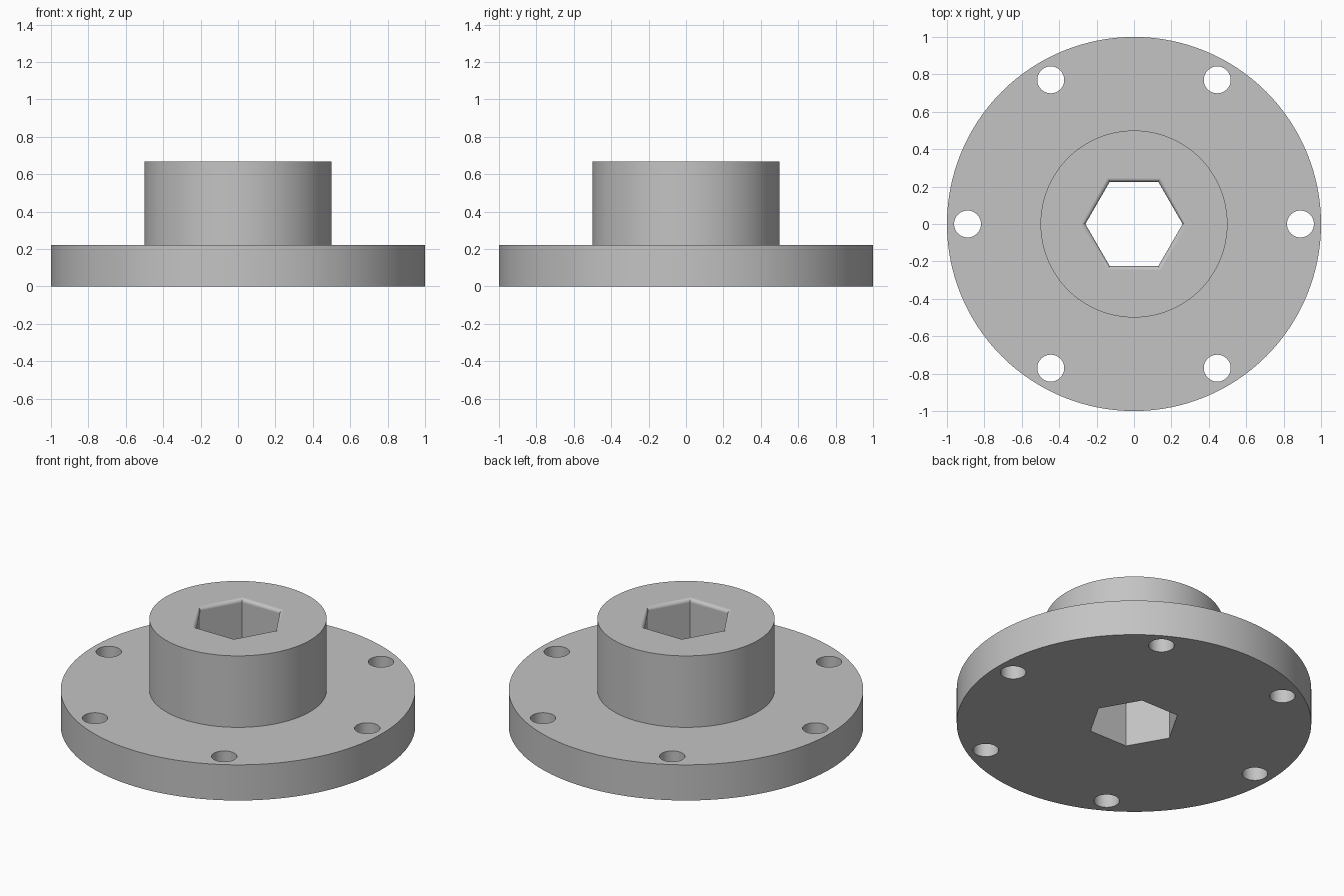
import bpy
import bmesh
from math import cos, sin, pi, radians

if "Cube" in bpy.data.objects:
    bpy.data.objects.remove(bpy.data.objects["Cube"], do_unlink=True)

FLANGE_TOP, HUB_TOP = 0.222, 0.667
FLANGE_RADIUS, HUB_RADIUS = 1.0, 0.5
HEX_RADIUS, FILLET = 0.26, 0.022
BOLT_CIRCLE, BOLT_RADIUS = 0.89, 0.072


def loft(bm, profile, sides, x=0.0, y=0.0):
    """Closed solid through (radius, height) rings, listed bottom to top."""
    rings = []
    for r, z in profile:
        angles = [2 * pi * i / sides for i in range(sides)]
        rings.append([bm.verts.new((x + r * cos(a), y + r * sin(a), z)) for a in angles])
    for low, high in zip(rings, rings[1:]):
        for i in range(sides):
            j = (i + 1) % sides
            bm.faces.new((low[i], low[j], high[j], high[i]))
    bm.faces.new(rings[0][::-1])
    bm.faces.new(rings[-1])


def make_object(name, bm):
    mesh = bpy.data.meshes.new(name)
    bm.to_mesh(mesh)
    bm.free()
    obj = bpy.data.objects.new(name, mesh)
    bpy.context.collection.objects.link(obj)
    return obj


# Flange with raised hub
bm = bmesh.new()
loft(bm, [(FLANGE_RADIUS, 0), (FLANGE_RADIUS, FLANGE_TOP),
          (HUB_RADIUS, FLANGE_TOP), (HUB_RADIUS, HUB_TOP)], 128)
body = make_object("flanged_hub", bm)

# Hexagonal bore with a rounded upper rim
bm = bmesh.new()
profile = [(HEX_RADIUS, -0.1)]
for k in range(7):
    t = k * pi / 12
    flare = FILLET * (1 - cos(t)) / cos(pi / 6)
    profile.append((HEX_RADIUS + flare, HUB_TOP - FILLET + FILLET * sin(t) + 0.0001))
profile.append((profile[-1][0], HUB_TOP + 0.1))
loft(bm, profile, 6)

# Six bolt holes
for k in range(6):
    a = k * pi / 3
    loft(bm, [(BOLT_RADIUS, -0.1), (BOLT_RADIUS, FLANGE_TOP + 0.1)], 48,
         BOLT_CIRCLE * cos(a), BOLT_CIRCLE * sin(a))
cutter = make_object("hole_cutter", bm)
cutter.hide_render = True

# Gray metal
metal = bpy.data.materials.new("gray_metal")
metal.use_nodes = True
color = (0.55, 0.55, 0.55, 1)
metal.diffuse_color = color
metal.node_tree.nodes["Principled BSDF"].inputs["Base Color"].default_value = color
for obj in (body, cutter):
    obj.data.materials.append(metal)

# Cut the holes, then shade
for obj in bpy.context.selected_objects:
    obj.select_set(False)
bpy.context.view_layer.objects.active = body
body.select_set(True)
cut = body.modifiers.new("holes", "BOOLEAN")
cut.operation = "DIFFERENCE"
cut.solver = "EXACT"
cut.object = cutter
bpy.ops.object.modifier_apply(modifier=cut.name)
bpy.data.objects.remove(cutter, do_unlink=True)
bpy.ops.object.shade_smooth_by_angle(angle=radians(30))
weighted = body.modifiers.new("flat_face_normals", "WEIGHTED_NORMAL")
weighted.keep_sharp = True
